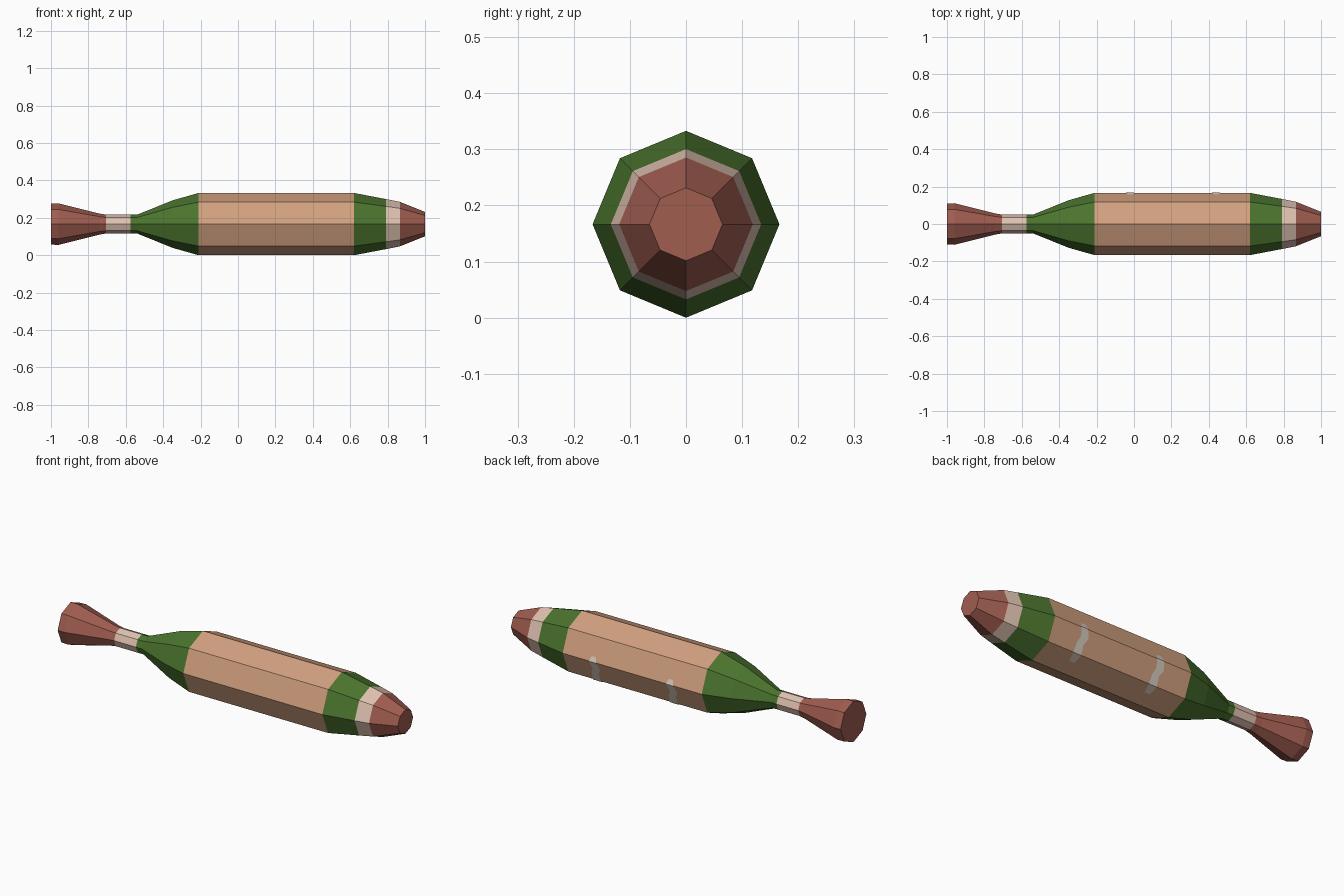
import bpy, bmesh, math

if "Cube" in bpy.data.objects:
    bpy.data.objects.remove(bpy.data.objects["Cube"])

SIDES = 8
R_MAX = 0.1665
CENTRE_Z = R_MAX


def material(name, srgb):
    m = bpy.data.materials.new(name)
    lin = [((c / 255 + 0.055) / 1.055) ** 2.4 for c in srgb]
    m.diffuse_color = (*lin, 1)
    m.use_nodes = True
    m.node_tree.nodes["Principled BSDF"].inputs["Base Color"].default_value = m.diffuse_color
    return m


RED, CREAM, GREEN, TAN = range(4)
MATS = [material("brick red", (160, 93, 80)), material("cream", (224, 194, 177)),
        material("leaf green", (75, 116, 46)), material("tan", (209, 160, 127))]
PALE = material("pale grey", (216, 205, 190))


def make_object(name, bm, mats):
    me = bpy.data.meshes.new(name)
    bm.to_mesh(me)
    bm.free()
    for m in mats:
        me.materials.append(m)
    ob = bpy.data.objects.new(name, me)
    bpy.context.collection.objects.link(ob)
    return ob


def corner(x, k, r):
    a = 2 * math.pi * k / SIDES
    return (x, r * math.cos(a), CENTRE_Z + r * math.sin(a))


# Turned octagonal club: (x, radius, colour of the section that follows)
PROFILE = [(-1.0, 0.11, RED), (-0.96, 0.111, RED), (-0.74, 0.056, RED),
           (-0.705, 0.05, CREAM), (-0.575, 0.05, GREEN), (-0.54, 0.05, GREEN),
           (-0.35, 0.127, GREEN), (-0.21, R_MAX, TAN), (0.62, R_MAX, GREEN),
           (0.79, 0.134, CREAM), (0.865, 0.119, RED), (1.0, 0.065, RED)]
bm = bmesh.new()
rings = [[bm.verts.new(corner(x, k, r)) for k in range(SIDES)] for x, r, _ in PROFILE]
for i, (a, b) in enumerate(zip(rings, rings[1:])):
    for k in range(SIDES):
        j = (k + 1) % SIDES
        bm.faces.new((a[k], a[j], b[j], b[k])).material_index = PROFILE[i][2]
for end in (rings[0], rings[-1]):
    bm.faces.new(end).material_index = RED
bmesh.ops.recalc_face_normals(bm, faces=bm.faces)
make_object("club_body", bm, MATS)


def on_surface(x, t):
    # Point just above the octagon's skin, t counted in sides from +y
    k = math.floor(t)
    p, q = corner(x, k, R_MAX + 0.003), corner(x, k + 1, R_MAX + 0.003)
    return [u + (v - u) * (t - k) for u, v in zip(p, q)]


# Thin ragged streaks on the back: (side position, x shift, half width)
STREAK = [(0.22, 0.0, 0.012), (0.0, 0.0, 0.022), (-0.35, -0.012, 0.022),
          (-0.6, 0.005, 0.02), (-1.0, 0.006, 0.024), (-1.4, 0.0, 0.016)]
for n, x0 in enumerate((0.44, -0.02)):
    bm = bmesh.new()
    rows = [[bm.verts.new(on_surface(x0 + dx + s * w, t)) for s in (-1, 1)]
            for t, dx, w in STREAK]
    for a, b in zip(rows, rows[1:]):
        bm.faces.new((a[0], a[1], b[1], b[0]))
    make_object(f"streak_{n + 1}", bm, [PALE])
